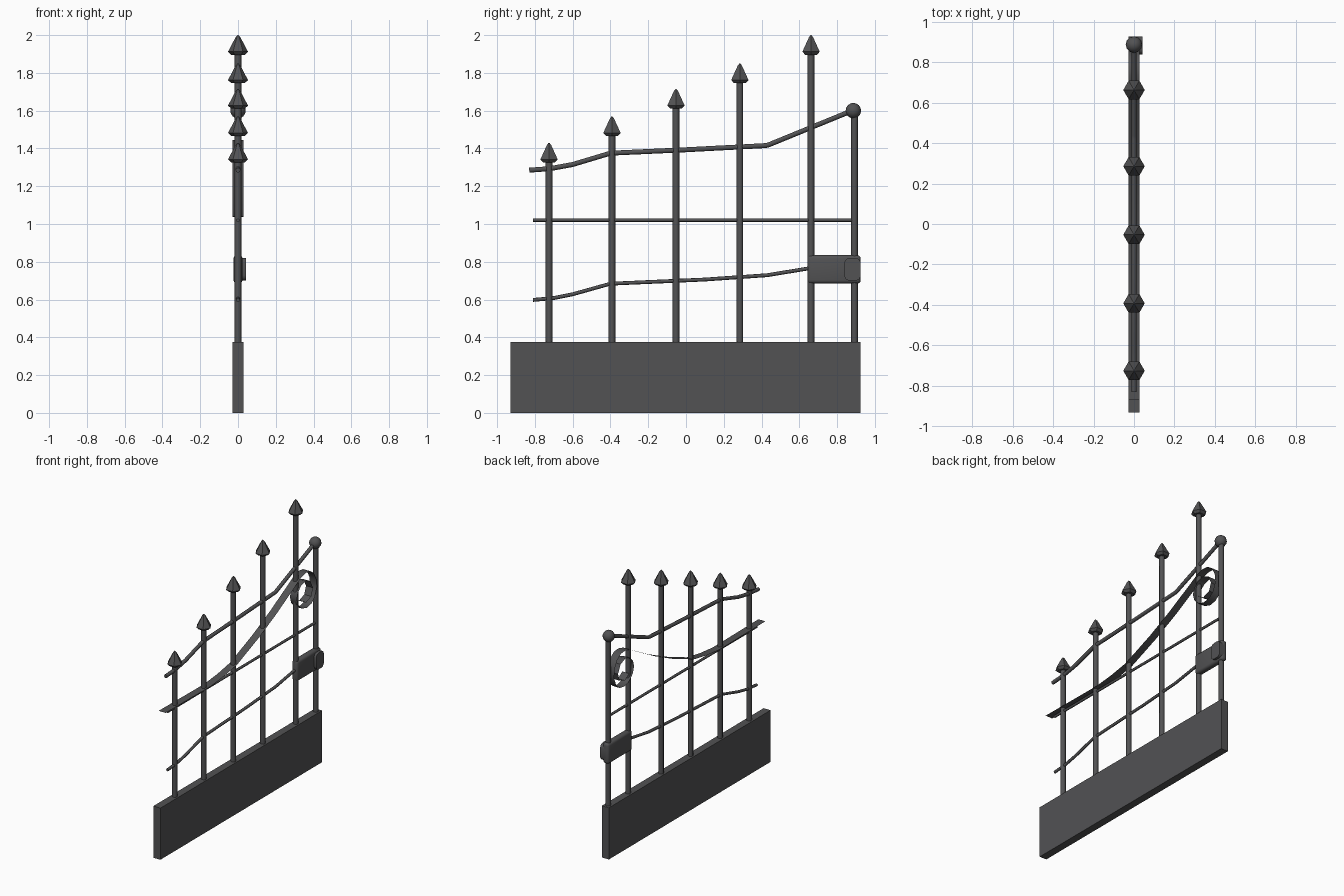
import bpy, bmesh, math
from mathutils import Vector

if "Cube" in bpy.data.objects:
    bpy.data.objects.remove(bpy.data.objects["Cube"])

iron = bpy.data.materials.new("dark_iron")
iron.diffuse_color = (0.085, 0.085, 0.088, 1)
iron.use_nodes = True
iron.node_tree.nodes["Principled BSDF"].inputs["Base Color"].default_value = iron.diffuse_color


def finish(name, bm, smooth=None):
    bmesh.ops.recalc_face_normals(bm, faces=bm.faces)
    me = bpy.data.meshes.new(name)
    bm.to_mesh(me)
    bm.free()
    me.materials.append(iron)
    ob = bpy.data.objects.new(name, me)
    bpy.context.collection.objects.link(ob)
    if smooth:
        bpy.context.view_layer.objects.active = ob
        ob.select_set(True)
        bpy.ops.object.shade_smooth_by_angle(angle=math.radians(smooth))
        ob.select_set(False)
    return ob


def box(name, x, y, z, bevel=0, segs=3, axis=None):
    bm = bmesh.new()
    bmesh.ops.create_cube(bm, size=1)
    for v in bm.verts:
        v.co = Vector([(a + b) / 2 + c * (b - a) for (a, b), c in zip((x, y, z), v.co)])
    if bevel:
        edges = [e for e in bm.edges if axis is None or
                 abs((e.verts[0].co - e.verts[1].co).normalized()[axis]) > 0.9]
        bmesh.ops.bevel(bm, geom=edges, offset=bevel, segments=segs, profile=0.5, affect='EDGES')
    return finish(name, bm, 35 if bevel else None)


def lathe(name, y, profile, sides, smooth=None):
    # profile of (radius, z) turned round a vertical axis at y
    bm = bmesh.new()
    rings = [[bm.verts.new((r * math.cos(2 * math.pi * i / sides),
                            y + r * math.sin(2 * math.pi * i / sides), z))
              for i in range(sides)] for r, z in profile]
    for a, b in zip(rings, rings[1:]):
        for i in range(sides):
            j = (i + 1) % sides
            bm.faces.new((a[i], a[j], b[j], b[i]))
    bm.faces.new(rings[0])
    bm.faces.new(rings[-1])
    return finish(name, bm, smooth)


def rail(name, pts, r, sides=8):
    # round bar following a path in the y-z plane
    bm = bmesh.new()
    rings = []
    for k, (y, z) in enumerate(pts):
        p, q = pts[max(k - 1, 0)], pts[min(k + 1, len(pts) - 1)]
        t = Vector((0, q[0] - p[0], q[1] - p[1])).normalized()
        n = Vector((0, -t.z, t.y))
        rings.append([bm.verts.new(Vector((0, y, z)) + r * (
            Vector((math.cos(a), 0, 0)) + n * math.sin(a)))
            for a in [2 * math.pi * i / sides for i in range(sides)]])
    for a, b in zip(rings, rings[1:]):
        for i in range(sides):
            j = (i + 1) % sides
            bm.faces.new((a[i], a[j], b[j], b[i]))
    bm.faces.new(rings[0])
    bm.faces.new(rings[-1])
    return finish(name, bm, 50)


# Solid kick panel
box("base_panel", (-0.028, 0.028), (-0.93, 0.925), (0, 0.375))

# Pickets with spear heads
for i, (y, top) in enumerate(zip((-0.725, -0.392, -0.053, 0.285, 0.662),
                                 (1.43, 1.57, 1.715, 1.85, 2.0))):
    lathe(f"picket_{i}", y, [(0.018, 0.36), (0.018, top - 0.09)], 8, 50)
    lathe(f"spear_head_{i}", y, [(0.036, top - 0.104), (0.053, top - 0.088),
                                 (0.013, top - 0.012), (0.003, top)], 6)

# End post with ball
lathe("end_post", 0.892, [(0.018, 0.36), (0.018, 1.58)], 8, 50)
bm = bmesh.new()
bmesh.ops.create_uvsphere(bm, u_segments=12, v_segments=8, radius=0.041)
bmesh.ops.translate(bm, verts=bm.verts, vec=(0, 0.886, 1.6))
finish("post_ball", bm, 60)

# Rails
rail("top_rail", [(-0.83, 1.285), (-0.72, 1.293), (-0.6, 1.315), (-0.4, 1.375),
                  (0, 1.393), (0.42, 1.415), (0.44, 1.42), (0.88, 1.6)], 0.013)
rail("middle_rail", [(-0.81, 1.02), (0.89, 1.02)], 0.009)
rail("lower_rail", [(-0.81, 0.598), (-0.7, 0.608), (-0.6, 0.628), (-0.4, 0.684),
                    (0.1, 0.706), (0.43, 0.729), (0.65, 0.765), (0.8, 0.77)], 0.01)

# Flat ribbon scroll
scroll = [(-0.87, 1.043), (-0.35, 1.038), (-0.2, 1.053), (-0.05, 1.08), (0.2, 1.18),
          (0.4, 1.275), (0.62, 1.395), (0.68, 1.43), (0.735, 1.445), (0.785, 1.44),
          (0.83, 1.41), (0.858, 1.355), (0.865, 1.295), (0.84, 1.23), (0.8, 1.197),
          (0.745, 1.187), (0.69, 1.205), (0.65, 1.245), (0.635, 1.295), (0.65, 1.34),
          (0.685, 1.372), (0.735, 1.387), (0.79, 1.365), (0.82, 1.305), (0.8, 1.25),
          (0.74, 1.228), (0.69, 1.26)]
bm = bmesh.new()
pairs = [[bm.verts.new((x, y, z)) for x in (-0.028, 0.028)] for y, z in scroll]
for a, b in zip(pairs, pairs[1:]):
    bm.faces.new((a[0], a[1], b[1], b[0]))
finish("scroll_ribbon", bm, 40)

# Latch box and its rounded knob
box("latch_box", (-0.024, 0.024), (0.645, 0.925), (0.685, 0.835), 0.018)
box("latch_knob", (0.0, 0.042), (0.838, 0.925), (0.7, 0.82), 0.028, 3, 0)
